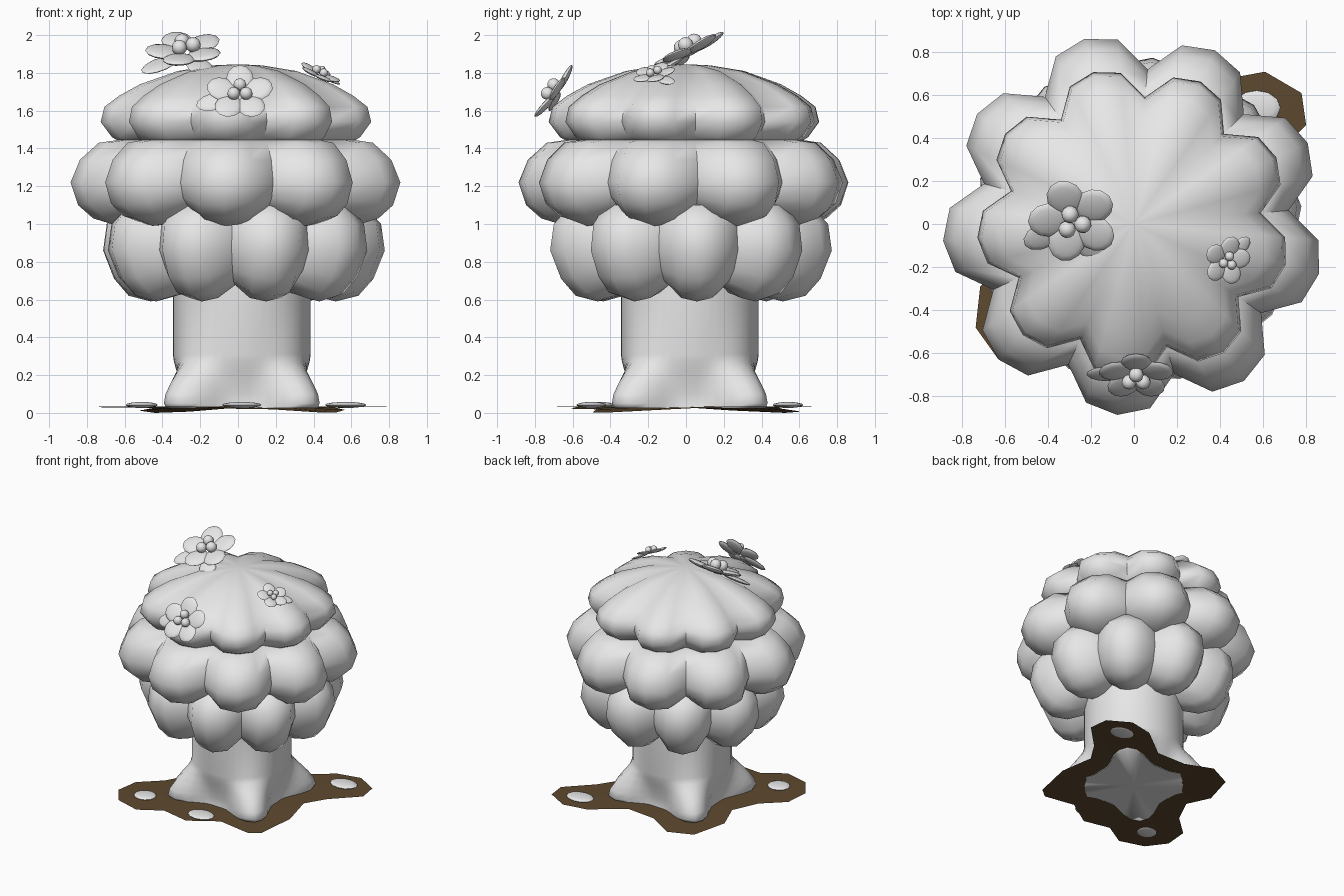
import bpy, bmesh
from math import sin, cos, pi, radians
from mathutils import Matrix, Vector

cube = bpy.data.objects.get("Cube")
if cube:
    bpy.data.objects.remove(cube, do_unlink=True)


def material(name, color):
    mat = bpy.data.materials.new(name)
    mat.use_nodes = True
    mat.diffuse_color = color
    mat.node_tree.nodes["Principled BSDF"].inputs["Base Color"].default_value = color
    return mat


GREY = material("light grey", (0.8, 0.8, 0.8, 1))
BROWN = material("soil brown", (0.11, 0.066, 0.028, 1))


def finish(name, bm, mat, angle=60):
    """Turn a bmesh into a smooth shaded object."""
    mesh = bpy.data.meshes.new(name)
    bm.to_mesh(mesh)
    bm.free()
    mesh.materials.append(mat)
    obj = bpy.data.objects.new(name, mesh)
    bpy.context.collection.objects.link(obj)
    bpy.ops.object.select_all(action='DESELECT')
    obj.select_set(True)
    bpy.context.view_layer.objects.active = obj
    bpy.ops.object.shade_smooth_by_angle(angle=radians(angle))
    return obj


def loft(name, rings, mat, angle=60):
    """Skin a stack of closed rings and cap both ends with a fan."""
    bm = bmesh.new()
    loops = [[bm.verts.new(p) for p in ring] for ring in rings]
    n = len(loops[0])
    for low, high in zip(loops, loops[1:]):
        for i in range(n):
            j = (i + 1) % n
            bm.faces.new((low[i], low[j], high[j], high[i]))
    for loop in (loops[0], loops[-1]):
        middle = sum((v.co for v in loop), Vector()) / n
        tip = bm.verts.new(middle)
        for i in range(n):
            bm.faces.new((loop[i], loop[(i + 1) % n], tip))
    bmesh.ops.recalc_face_normals(bm, faces=bm.faces)
    return finish(name, bm, mat, angle)


# Canopy tiers: nine lobes each, four columns per lobe
LOBES = 9
SWELL = (0.81, 0.965, 1.0, 0.965)
LIFT = (0.68, 0.93, 1.0, 0.93)


def tier(name, profile, notch_angle, belly, centre=(0, 0)):
    rings = []
    for r, z in profile:
        ring = []
        for i in range(LOBES * 4):
            a = radians(notch_angle) + i * 2 * pi / (LOBES * 4)
            k = i % 4
            height = belly + (z - belly) * LIFT[k] if z < belly else z
            ring.append((centre[0] + r * SWELL[k] * cos(a),
                         centre[1] + r * SWELL[k] * sin(a), height))
        rings.append(ring)
    return loft(name, rings, GREY)


tier("lower_foliage",
     [(0.2, 0.68), (0.38, 0.62), (0.5, 0.59), (0.62, 0.62), (0.7, 0.71),
      (0.76, 0.86), (0.74, 1.0), (0.65, 1.1), (0.3, 1.15)],
     105, 0.86, (0.02, 0.015))
tier("middle_foliage",
     [(0.3, 1.06), (0.5, 1.0), (0.64, 0.99), (0.77, 1.03), (0.85, 1.1),
      (0.89, 1.22), (0.84, 1.34), (0.74, 1.43), (0.6, 1.45), (0.3, 1.45)],
     85, 1.22)
tier("upper_foliage",
     [(0.3, 1.43), (0.62, 1.43), (0.67, 1.46), (0.73, 1.54), (0.71, 1.62),
      (0.63, 1.68), (0.52, 1.74), (0.32, 1.81), (0.13, 1.84), (0.02, 1.845)],
     85, 1.4)

# Trunk with four roots on the diagonals
trunk = []
for z, flare in ((0.025, 0.9), (0.05, 1), (0.1, 0.93), (0.16, 0.7),
                 (0.22, 0.4), (0.27, 0.12), (0.31, 0), (0.75, 0)):
    ring = []
    for i in range(48):
        a = i * 2 * pi / 48
        root = cos(2 * (a - pi / 4)) ** 4
        r = 0.365 + flare * (0.185 * root - 0.05 * (1 - root))
        ring.append((0.02 + r * cos(a), 0.02 + r * sin(a), z))
    trunk.append(ring)
loft("trunk", trunk, GREY)

# Soil patch: outline given along the two diagonals, short lobes droop
OUTLINE = [(-.24, .89), (-.12, .98), (.07, .93), (.18, .77), (.22, .47),
           (.4, .31), (.61, .25), (.68, .06), (.55, -.19), (.36, -.28),
           (.29, -.49), (.3, -.71), (.18, -.86), (0, -.89), (-.18, -.79),
           (-.23, -.59), (-.41, -.46), (-.46, -.21), (-.66, -.04),
           (-.67, .06), (-.5, .3), (-.28, .44), (-.24, .62)]
bm = bmesh.new()


def soil_ring(scale):
    ring = []
    for u, v in OUTLINE:
        u, v = u * scale, v * scale
        z = 0.035 - 0.035 * min(1, (u / 0.68) ** 2)
        ring.append(bm.verts.new(((v - u) / 2 ** 0.5, (v + u) / 2 ** 0.5, z)))
    return ring


outer, inner = soil_ring(1), soil_ring(0.55)
hub = bm.verts.new((0, 0, 0.035))
for i in range(len(OUTLINE)):
    j = i - 1
    bm.faces.new((outer[j], inner[j], inner[i], outer[i]))
    bm.faces.new((inner[j], hub, inner[i]))
bmesh.ops.recalc_face_normals(bm, faces=bm.faces)
if sum(f.normal.z for f in bm.faces) < 0:
    bmesh.ops.reverse_faces(bm, faces=bm.faces)
finish("soil_patch", bm, BROWN)


def blob(bm, frame, size):
    """Add a squashed ball in the given frame."""
    bmesh.ops.create_uvsphere(bm, u_segments=12, v_segments=8, radius=1,
                              matrix=frame @ Matrix.Diagonal((*size, 1)))


# Stepping stones lying on the soil
for label, x, y, size in (("back", 0.57, 0.54, 0.11), ("side", -0.51, -0.46, 0.085),
                          ("front", 0.02, -0.5, 0.105)):
    bm = bmesh.new()
    blob(bm, Matrix.Translation((x, y, 0.042)), (size, 0.08, 0.016))
    finish(label + "_stone", bm, GREY)


def flower(label, centre, normal, scale, start, leaves):
    n = Vector(normal).normalized()
    y = n.cross(Vector((1, 0, 0))).normalized()
    x = y.cross(n)
    frame = Matrix((x, y, n)).transposed().to_4x4()
    frame = Matrix.Translation(centre) @ frame @ Matrix.Scale(scale, 4)

    def place(angle, distance, height, tilt=0):
        return (frame @ Matrix.Rotation(radians(angle), 4, 'Z')
                @ Matrix.Translation((distance, 0, height))
                @ Matrix.Rotation(radians(tilt), 4, 'Y'))

    petals, stamens, leaf = bmesh.new(), bmesh.new(), bmesh.new()
    for i in range(5):
        blob(petals, place(start + 72 * i, 0.105, 0, -8), (0.085, 0.076, 0.018))
    for i in range(3):
        blob(stamens, place(start + 120 * i, 0.04, 0.03), (0.036,) * 3)
    for angle in leaves:
        blob(leaf, place(angle, 0.15, -0.03, 6), (0.1, 0.058, 0.014))
    finish(label + "_flower_petals", petals, GREY)
    finish(label + "_flower_stamens", stamens, GREY)
    finish(label + "_flower_leaves", leaf, GREY)


flower("top", (-0.28, 0.02, 1.92), (-0.05, -0.42, 0.9), 1.12, 110, (-62, 215))
flower("front", (0.01, -0.7, 1.69), (0, -0.81, 0.59), 0.95, 90, (193,))
flower("side", (0.43, -0.17, 1.795), (0.4, -0.22, 0.9), 0.62, 75, (35,))
